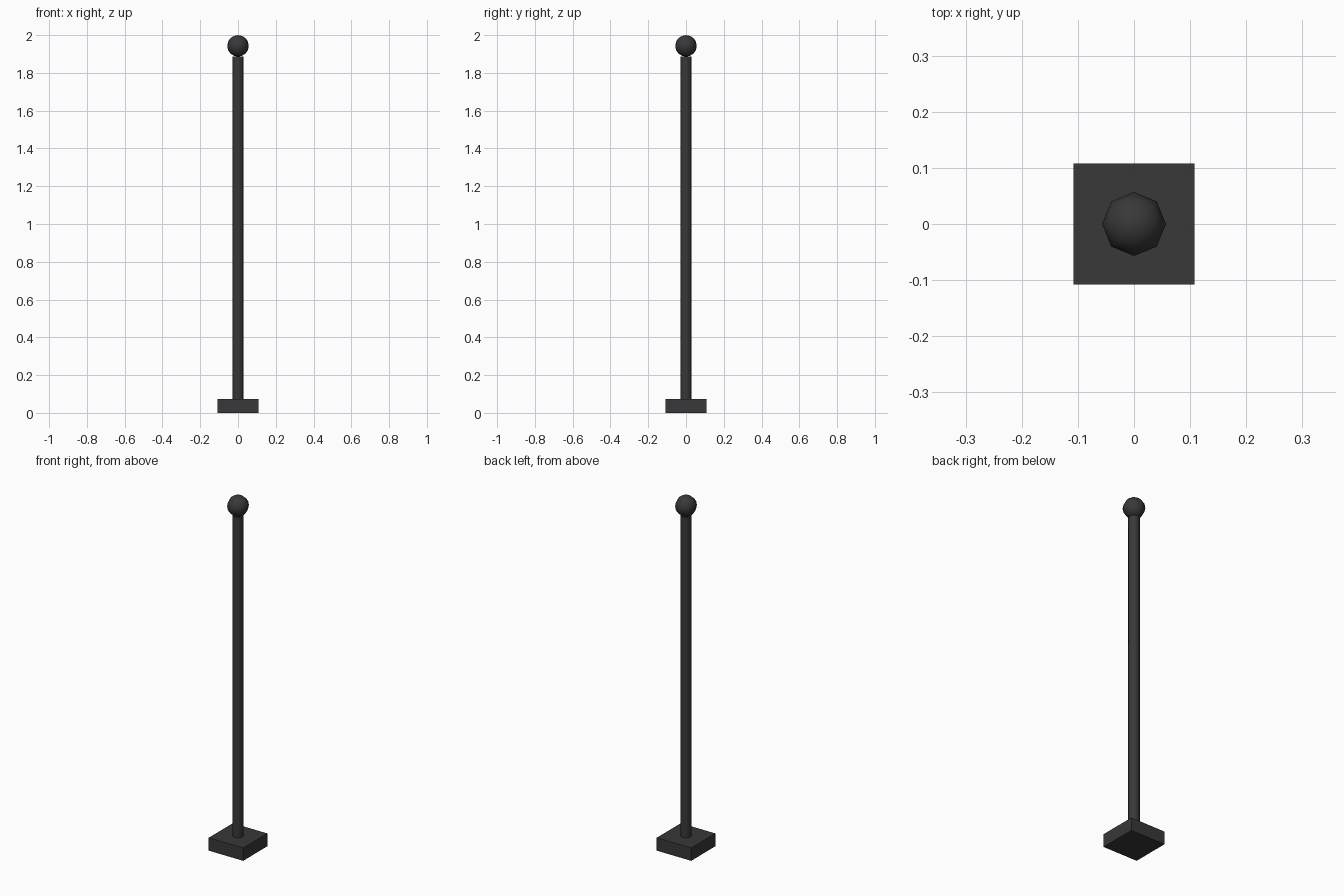
import bpy

if "Cube" in bpy.data.objects:
    bpy.data.objects.remove(bpy.data.objects["Cube"])

BASE_HALF, BASE_TOP = 0.108, 0.073
POLE_RADIUS, POLE_TOP = 0.029, 1.888
BALL_RADIUS = 0.057

dark = bpy.data.materials.new("dark_metal")
dark.diffuse_color = (0.04, 0.04, 0.04, 1)
dark.use_nodes = True
dark.node_tree.nodes["Principled BSDF"].inputs["Base Color"].default_value = dark.diffuse_color


def finish(name, smooth_angle=None):
    obj = bpy.context.object
    obj.name = name
    obj.data.materials.append(dark)
    if smooth_angle:
        bpy.ops.object.shade_smooth_by_angle(angle=smooth_angle)
    return obj


# Square foot plate
bpy.ops.mesh.primitive_cube_add(size=1, location=(0, 0, BASE_TOP / 2))
bpy.context.object.scale = (2 * BASE_HALF, 2 * BASE_HALF, BASE_TOP)
bpy.ops.object.transform_apply(location=False, rotation=False, scale=True)
finish("base")

# Slim eight-sided pole
bpy.ops.mesh.primitive_cylinder_add(
    vertices=8, radius=POLE_RADIUS, depth=POLE_TOP - BASE_TOP,
    location=(0, 0, (POLE_TOP + BASE_TOP) / 2))
finish("pole", 0.9)

# Low-poly ball finial
bpy.ops.mesh.primitive_uv_sphere_add(
    segments=8, ring_count=8, radius=BALL_RADIUS,
    location=(0, 0, 2 - BALL_RADIUS))
finish("ball_finial", 0.9)
